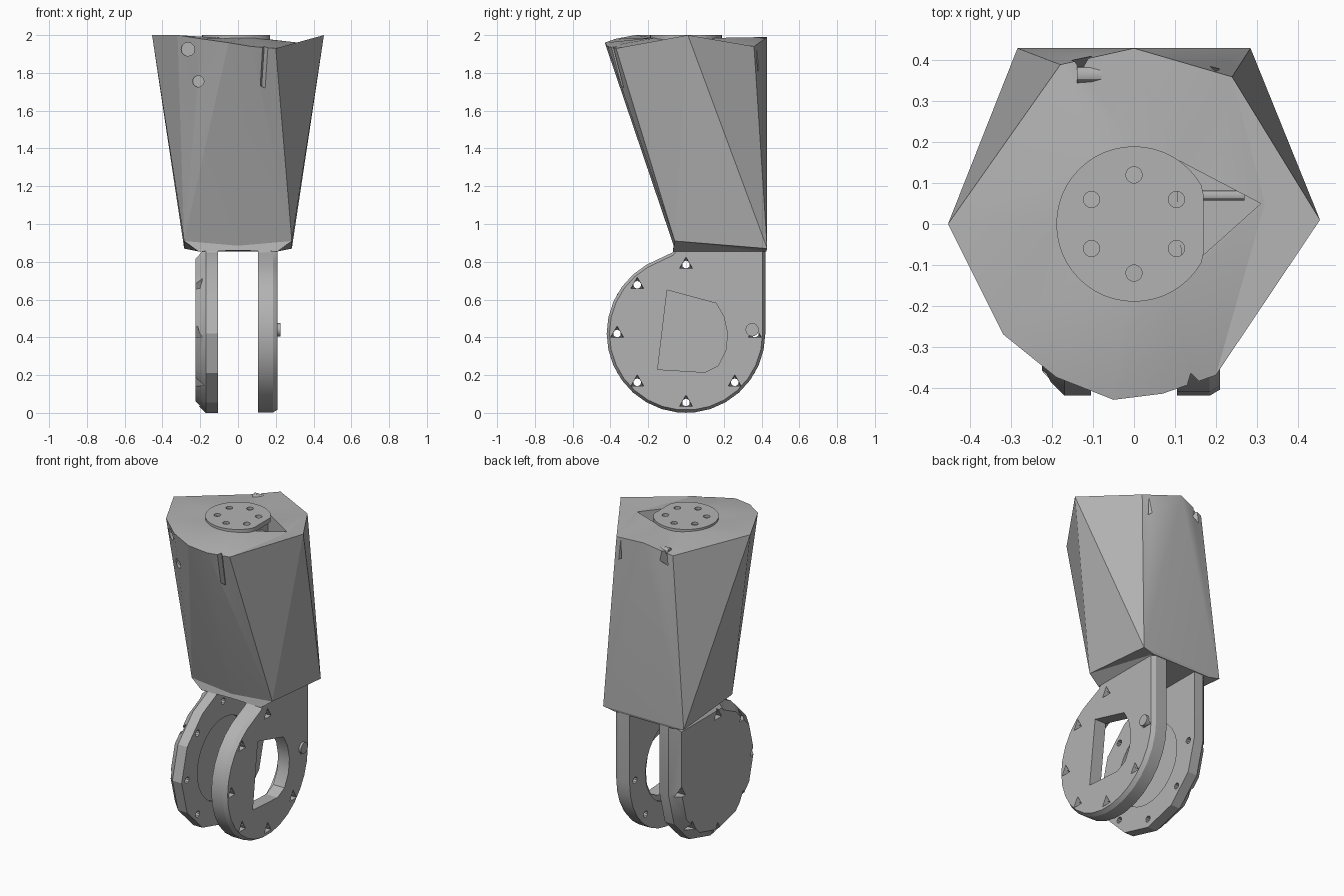
import bpy, bmesh, math
from mathutils import Vector, Matrix

cube = bpy.data.objects.get("Cube")
if cube:
    bpy.data.objects.remove(cube)

grey = bpy.data.materials.new("plain_grey")
grey.use_nodes = True
COLOUR = (0.45, 0.45, 0.45, 1)
grey.diffuse_color = COLOUR
grey.node_tree.nodes["Principled BSDF"].inputs["Base Color"].default_value = COLOUR


def make(name, bm):
    bmesh.ops.recalc_face_normals(bm, faces=bm.faces)
    mesh = bpy.data.meshes.new(name)
    bm.to_mesh(mesh)
    bm.free()
    mesh.materials.append(grey)
    ob = bpy.data.objects.new(name, mesh)
    bpy.context.collection.objects.link(ob)
    return ob


def loft(name, rings):
    """Skin equal-length rings of points and cap both ends."""
    bm = bmesh.new()
    vs = [[bm.verts.new(p) for p in ring] for ring in rings]
    n = len(vs[0])
    for a, b in zip(vs, vs[1:]):
        for k in range(n):
            bm.faces.new((a[k], a[(k + 1) % n], b[(k + 1) % n], b[k]))
    bm.faces.new(vs[0])
    bm.faces.new(vs[-1])
    return make(name, bm)


def rod(name, start, end, radius, sides=12, end_radius=None):
    a, b = Vector(start), Vector(end)
    bm = bmesh.new()
    turn = (b - a).to_track_quat('Z', 'Y').to_matrix().to_4x4()
    bmesh.ops.create_cone(bm, cap_ends=True, segments=sides, radius1=radius,
                          radius2=radius if end_radius is None else end_radius,
                          depth=(b - a).length,
                          matrix=Matrix.Translation((a + b) / 2) @ turn)
    return make(name, bm)


def cut(ob, cutters):
    bpy.context.view_layer.objects.active = ob
    for c in cutters:
        c.hide_render = True
        m = ob.modifiers.new("cut", 'BOOLEAN')
        m.operation = 'DIFFERENCE'
        m.solver = 'EXACT'
        m.object = c
        bpy.ops.object.modifier_apply(modifier=m.name)
        bpy.data.objects.remove(c)


def smooth(ob, degrees):
    bpy.ops.object.select_all(action='DESELECT')
    ob.select_set(True)
    bpy.context.view_layer.objects.active = ob
    bpy.ops.object.shade_smooth_by_angle(angle=math.radians(degrees))


# Faceted body: uneven top rim narrowing to a five-point base and a neck
rim = [(.455, .01, 2), (.24, .36, 1.94), (0, .43, 1.99), (-.18, .39, 1.94),
       (-.455, 0, 2), (-.32, -.27, 2), (-.19, -.375, 1.98),
       (-.05, -.43, 1.96), (.07, -.415, 1.94), (.2, -.37, 1.93)]
base = [(.285, .43, .87), (-.285, .43, .87), (-.285, -.06, .91),
        (0, -.065, .885), (.285, -.06, .91)]
neck = [(.21, .425, .855), (-.21, .425, .855), (-.21, -.07, .855),
        (0, -.07, .86), (.21, -.07, .855)]
foot_of_edge = [0, 0, 1, 1, 2, 2, 2, 3, 4, 4]

bm = bmesh.new()
T = [bm.verts.new(p) for p in rim]
B = [bm.verts.new(p) for p in base]
N = [bm.verts.new(p) for p in neck]
I = []
for k, p in enumerate(rim):
    d = Vector((p[0], p[1], 0)).normalized() * .185
    I.append(bm.verts.new((.32, .05, 1.96) if k == 0 else (d.x, d.y, 1.985)))
hub = bm.verts.new((0, 0, 1.985))
for k in range(10):
    j = (k + 1) % 10
    f, prev = foot_of_edge[k], foot_of_edge[k - 1]
    bm.faces.new((T[k], T[j], B[f]))
    if f != prev:
        bm.faces.new((T[k], B[prev], B[f]))
    if k < 5:
        bm.faces.new((T[k], T[j], I[k]))
        bm.faces.new((T[j], I[j], I[k]))
    else:
        bm.faces.new((T[k], T[j], I[j]))
        bm.faces.new((T[k], I[j], I[k]))
    bm.faces.new((I[k], I[j], hub))
floor = bm.verts.new((0, .2, .857))
for k in range(5):
    j = (k + 1) % 5
    bm.faces.new((B[k], B[j], N[j]))
    bm.faces.new((B[k], N[j], N[k]))
    bm.faces.new((N[k], N[j], floor))
body = make("body", bm)

# Cable opening beside the flange, plus screw pockets near the rim
opening = [(.1, .16), (.31, .05), (.12, -.12)]
cut(body, [
    loft("opening_cutter", [[(x, y, z) for x, y in opening] for z in (1.75, 2.1)]),
    rod("upper_pocket", (-.265, -.5, 1.925), (-.265, -.25, 1.925), .036),
    rod("lower_pocket", (-.21, -.5, 1.755), (-.21, -.27, 1.755), .03),
    rod("front_pocket", (.15, -.41, 1.96), (.12, -.29, 1.62), .04, 3, .005),
    rod("back_pocket", (-.13, .42, 1.97), (-.13, .36, 1.8), .045, 3, .01),
    rod("back_left_pocket", (.2, .42, 1.97), (.2, .37, 1.8), .045, 3, .01),
])
smooth(body, 18)

# Mounting flange: disc with one flat side and a circle of holes
disc = []
for k in range(48):
    a = math.tau * k / 48
    disc.append((min(.19 * math.cos(a), .17), .19 * math.sin(a)))
flange = loft("mounting_flange", [[(x, y, z) for x, y in disc] for z in (1.97, 2)])
holes = []
for k in range(6):
    a = math.radians(30 + 60 * k)
    x, y = .12 * math.cos(a), .12 * math.sin(a)
    holes.append(rod("flange_hole", (x, y, 1.975), (x, y, 2.1), .02, 16))
cut(flange, holes)
smooth(flange, 30)

# Small pins by the flange
smooth(rod("cable_pin", (.1, .07, 1.9), (.27, .07, 1.9), .012), 30)
smooth(rod("back_pin", (-.14, .365, 1.95), (-.08, .365, 1.95), .02), 30)


# Fork plates: round eye with a straight back, joined to the neck
def outline(steps):
    pts = [(.42, .875)]
    for k in range(steps + 1):
        a = math.radians(-240 * k / steps)
        pts.append((.42 * math.cos(a), .42 + .42 * math.sin(a)))
    return pts + [(-.07, .85), (-.05, .875)]


def plate(name, steps, layers):
    return loft(name, [[(x, y * s, .42 + (z - .42) * s) for y, z in outline(steps)]
                       for x, s in layers])


left_fork = plate("left_fork", 20, [(.105, 1), (.185, 1), (.21, .965)])
right_fork = plate("right_fork", 8, [(-.105, 1), (-.17, 1), (-.225, .87)])

window = [(-.1, .65), (-.15, .23), (.1, .215), (.17, .25), (.21, .33),
          (.22, .42), (.2, .51), (.16, .58)]
for ob, side in ((left_fork, 1), (right_fork, -1)):
    cutters = [rod("recess", (side * .05, 0, .42), (side * .13, 0, .42), .26, 32)]
    if side > 0:
        cutters.append(loft("window_cutter", [[(x, y, z) for y, z in window]
                                              for x in (.08, .3)]))
    for k in range(8):
        if k == 1:
            continue
        a = math.tau * k / 8
        y, z = .365 * math.cos(a), .42 + .365 * math.sin(a)
        cutters.append(rod("screw_hole", (side * .05, y, z), (side * .3, y, z), .02, 10))
        cutters.append(rod("screw_pocket", (side * .17, y, z), (side * .25, y, z),
                           .03, 3, .05))
    cut(ob, cutters)
    smooth(ob, 25)

# Rounded screw head on the left eye
smooth(rod("screw_head", (.15, .35, .44), (.225, .35, .44), .035, 16), 30)
